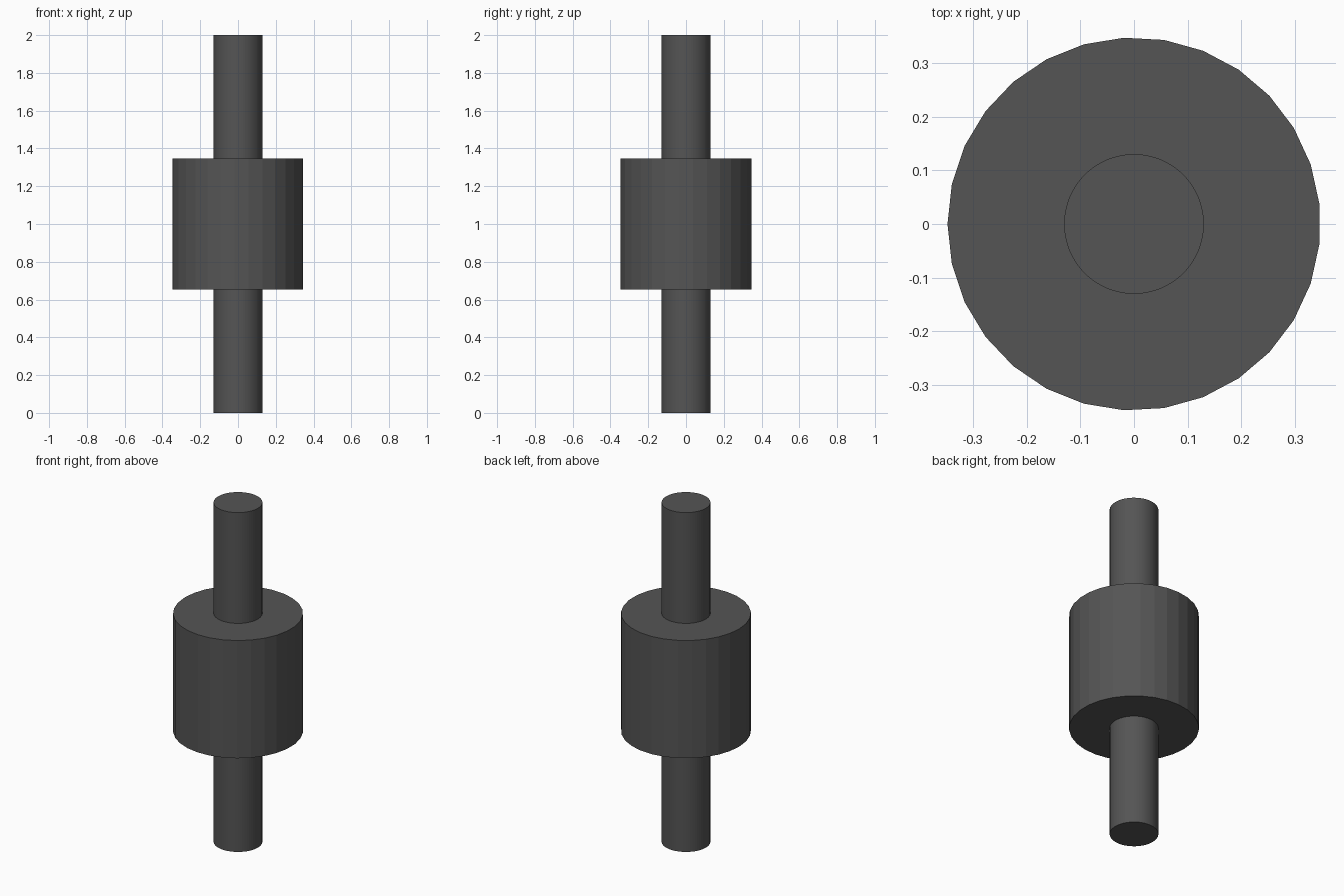
import bpy, math

if "Cube" in bpy.data.objects:
    bpy.data.objects.remove(bpy.data.objects["Cube"])

mat = bpy.data.materials.new("dark_grey")
mat.diffuse_color = (0.09, 0.09, 0.09, 1)
mat.use_nodes = True
mat.node_tree.nodes["Principled BSDF"].inputs["Base Color"].default_value = mat.diffuse_color


def cylinder(name, sides, radius, z0, z1, turn=0.0):
    bpy.ops.mesh.primitive_cylinder_add(
        vertices=sides, radius=radius, depth=z1 - z0,
        location=(0, 0, (z0 + z1) / 2), rotation=(0, 0, turn))
    ob = bpy.context.object
    ob.name = name
    ob.data.materials.append(mat)
    return ob


# Thick faceted drum, one corner pointing to -x
drum = cylinder("drum", 29, 0.347, 0.653, 1.347, math.pi / 2)

# Thin round shaft running through the drum
shaft = cylinder("shaft", 64, 0.13, 0.0, 2.0)
